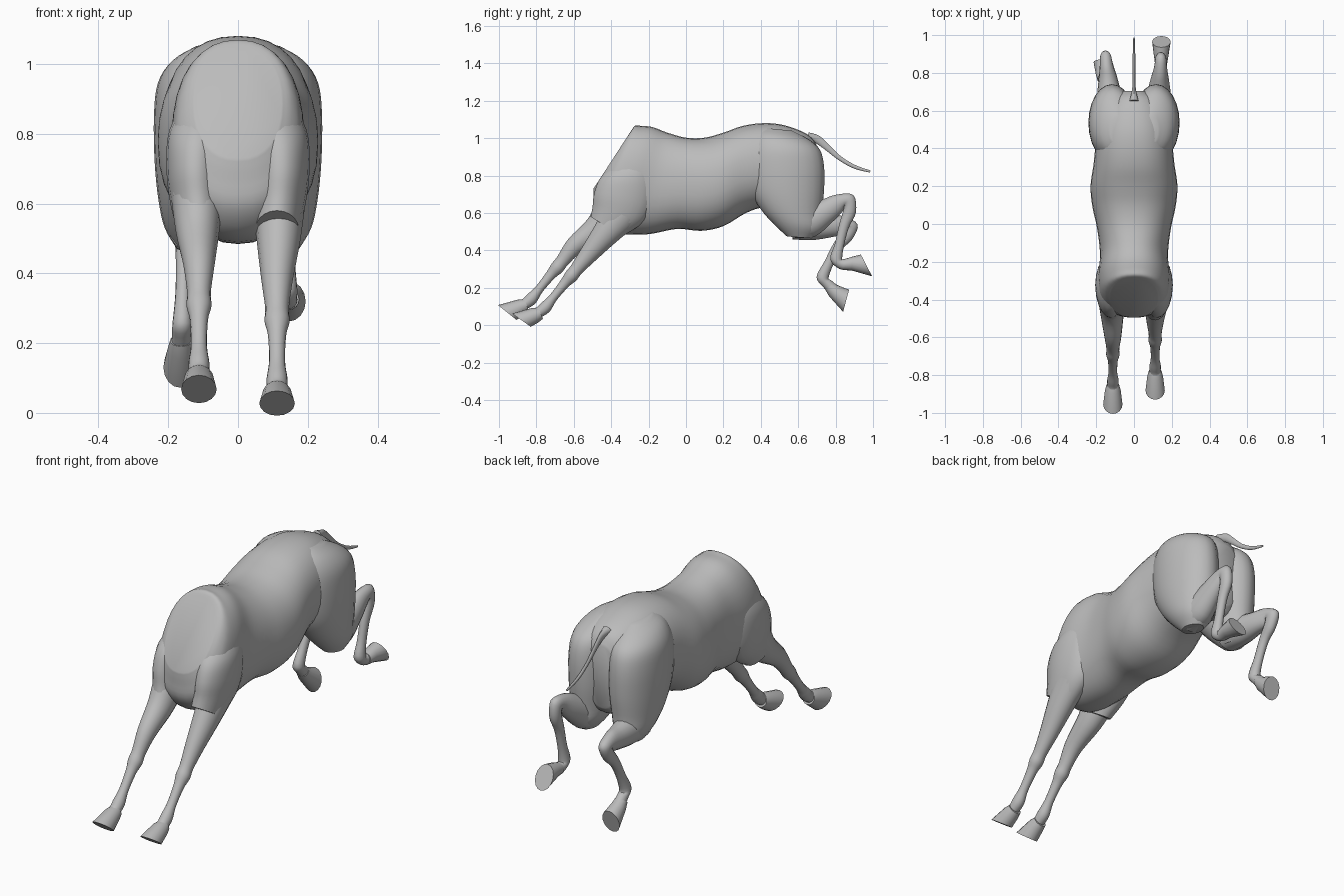
import bpy, bmesh, math
from mathutils import Vector

coat = bpy.data.materials.new("grey_coat")
coat.diffuse_color = (0.5, 0.5, 0.5, 1)


def catmull(rows, steps):
    """Smoothly interpolate rows of numbers."""
    out = []
    for i in range(len(rows) - 1):
        a, b, c, d = (rows[max(0, min(len(rows) - 1, i + k))] for k in (-1, 0, 1, 2))
        for s in range(steps):
            t = s / steps
            out.append([0.5 * (2 * q + (r - p) * t + (2 * p - 5 * q + 4 * r - u) * t * t
                               + (3 * q - p - 3 * r + u) * t ** 3)
                        for p, q, r, u in zip(a, b, c, d)])
    return out + [list(rows[-1])]


def loft(name, rows, sides=24, steps=4, power=1.0, angle=40):
    """Skin through oval rings: (x, y1, z1, y2, z2, half width)."""
    bm = bmesh.new()
    rings = []
    for x, y1, z1, y2, z2, w in (catmull(rows, steps) if steps > 1 else rows):
        ring = []
        for k in range(sides):
            a = 2 * math.pi * k / sides
            c, s = math.cos(a), math.sin(a)
            c = math.copysign(abs(c) ** power, c)
            s = math.copysign(abs(s) ** power, s)
            t = (1 - c) / 2
            ring.append(bm.verts.new((x + w * s, y1 + (y2 - y1) * t, z1 + (z2 - z1) * t)))
        rings.append(ring)
    for r, q in zip(rings, rings[1:]):
        for k in range(sides):
            j = (k + 1) % sides
            bm.faces.new((r[k], r[j], q[j], q[k]))
    bm.faces.new(rings[0])
    bm.faces.new(rings[-1])
    bmesh.ops.recalc_face_normals(bm, faces=bm.faces)
    me = bpy.data.meshes.new(name)
    bm.to_mesh(me)
    bm.free()
    me.materials.append(coat)
    ob = bpy.data.objects.new(name, me)
    bpy.context.collection.objects.link(ob)
    bpy.ops.object.select_all(action='DESELECT')
    ob.select_set(True)
    bpy.context.view_layer.objects.active = ob
    bpy.ops.object.shade_smooth_by_angle(angle=math.radians(angle))
    return ob


def limb(name, pts, sides=16):
    """Tube along (x, y, z, depth radius, half width)."""
    rows = []
    for i, (x, y, z, r, w) in enumerate(pts):
        p, q = pts[max(i - 1, 0)], pts[min(i + 1, len(pts) - 1)]
        t = Vector((q[1] - p[1], q[2] - p[2])).normalized()
        n = Vector((-t.y, t.x)) * r
        rows.append((x, y + n.x, z + n.y, y - n.x, z - n.y, w))
    return loft(name, rows, sides)


# Torso, from the flat neck cut to the rump
loft("torso", [
    (0, -0.29, 1.045, -0.495, 0.73, 0.125), (0, -0.27, 1.068, -0.495, 0.67, 0.155),
    (0, -0.24, 1.066, -0.485, 0.58, 0.180), (0, -0.18, 1.06, -0.40, 0.50, 0.19),
    (0, -0.10, 1.03, -0.22, 0.485, 0.18), (0, 0.0, 1.003, -0.05, 0.515, 0.195),
    (0, 0.10, 1.003, 0.08, 0.505, 0.22), (0, 0.20, 1.03, 0.20, 0.53, 0.23),
    (0, 0.30, 1.065, 0.32, 0.60, 0.215), (0, 0.40, 1.08, 0.42, 0.63, 0.205),
    (0, 0.50, 1.075, 0.50, 0.60, 0.20), (0, 0.60, 1.045, 0.60, 0.58, 0.18),
    (0, 0.67, 1.005, 0.66, 0.58, 0.14), (0, 0.705, 0.95, 0.695, 0.62, 0.08),
], sides=32, power=0.88)

for side, s in (("right", 1), ("left", -1)):
    # Haunch
    loft(side + "_haunch", [
        (s * .085, .42, 1.055, .57, 1.04, .04), (s * .10, .37, 1.02, .655, 0.995, .09),
        (s * .112, .34, .95, .715, .94, .118), (s * .117, .33, .85, .738, .85, .124),
        (s * .117, .345, .72, .738, .72, .122), (s * .12, .40, .62, .725, .60, .108),
        (s * .125, .47, .54, .72, .52, .085), (s * .13, .54, .475, .67, .465, .045),
    ], sides=24)
    # Shoulder muscle
    loft(side + "_shoulder", [
        (s * .09, -.22, .93, -.34, .90, .05), (s * .115, -.17, .82, -.45, .80, .082),
        (s * .122, -.17, .68, -.49, .71, .083), (s * .118, -.22, .56, -.50, .63, .075),
        (s * .112, -.34, .475, -.51, .58, .062),
    ], sides=20)

# Front legs share one shape, offset along the stride
for side, s, dy, dz in (("right", 1, 0, 0), ("left", -1, -0.075, 0.045)):
    x = s * 0.112
    k = 0.6
    limb(side + "_front_leg", [
        (s * .118, -.34 + dy * k, .60 + dz * k, .10, .075),
        (s * .116, -.43 + dy * k, .49 + dz * k, .072, .062),
        (x, -.52 + dy, .38 + dz, .05, .045), (x, -.585 + dy, .30 + dz, .036, .034),
        (x, -.615 + dy, .262 + dz, .036, .036), (x, -.65 + dy, .222 + dz, .027, .026),
        (x, -.71 + dy, .148 + dz, .023, .023), (x, -.75 + dy, .098 + dz, .032, .03),
        (x, -.785 + dy, .07 + dz, .029, .029), (x, -.82 + dy, .056 + dz, .03, .032)])
    loft(side + "_front_hoof", [
        (x, -.79 + dy, .095 + dz, -.765 + dy, .035 + dz, .034),
        (x, -.825 + dy, .092 + dz, -.79 + dy, .015 + dz, .042),
        (x, -.93 + dy, .063 + dz, -.83 + dy, -.008 + dz * .8, .051)],
        sides=16, steps=1)

# Hind legs, each with its own bend
limb("right_hind_leg", [
    (.125, .57, .54, .075, .075), (.13, .66, .555, .085, .068), (.135, .75, .61, .066, .052),
    (.14, .82, .655, .047, .036), (.142, .868, .665, .041, .03), (.142, .875, .61, .034, .028),
    (.142, .845, .53, .027, .023), (.142, .82, .43, .025, .022), (.142, .803, .355, .032, .028),
    (.142, .83, .328, .028, .027), (.143, .88, .325, .03, .03)])
loft("right_hind_hoof", [
    (.143, .85, .355, .845, .295, .032), (.144, .89, .367, .885, .293, .038),
    (.145, .935, .378, .995, .262, .049)], sides=16, steps=1)
limb("left_hind_leg", [
    (-.125, .57, .53, .07, .075), (-.13, .67, .53, .075, .066), (-.137, .77, .53, .06, .05),
    (-.145, .84, .535, .048, .036), (-.15, .88, .525, .04, .03), (-.152, .86, .478, .034, .028),
    (-.155, .81, .42, .027, .023), (-.158, .765, .335, .025, .022), (-.16, .73, .255, .032, .028),
    (-.162, .755, .222, .028, .027), (-.163, .79, .19, .03, .03)])
loft("left_hind_hoof", [
    (-.163, .79, .225, .745, .19, .032), (-.164, .82, .21, .765, .155, .038),
    (-.165, .872, .19, .84, .072, .049)], sides=16, steps=1)

# Tail
limb("tail", [
    (0, .65, 1.01, .022, .025), (0, .70, .995, .022, .012), (0, .75, .955, .017, .008),
    (0, .82, .895, .012, .007), (0, .90, .848, .010, .007), (0, .985, .822, .006, .004)], sides=10)
